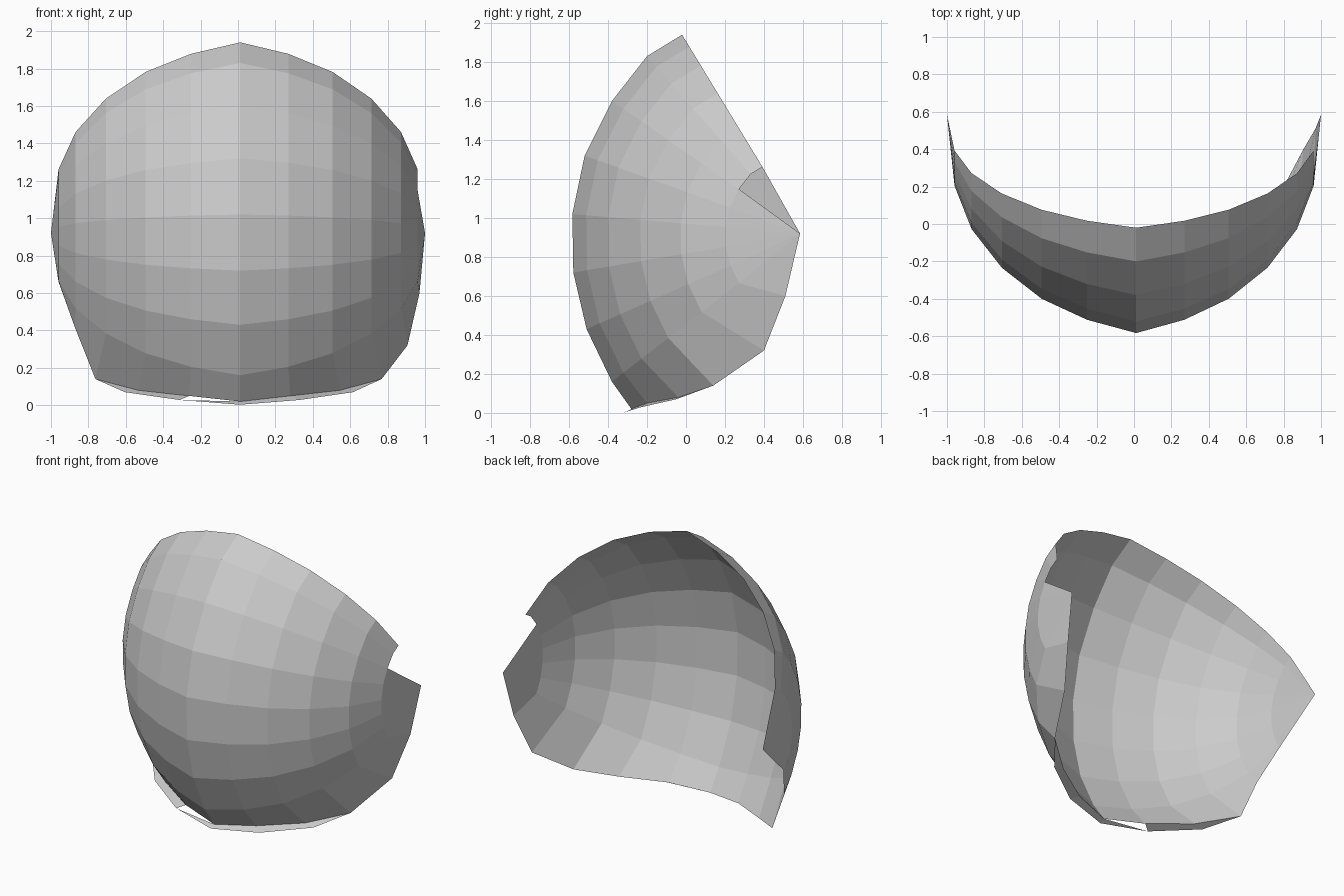
import bpy, bmesh

if "Cube" in bpy.data.objects:
    bpy.data.objects.remove(bpy.data.objects["Cube"])

# Centre-line profile (y, z), top to chin; each column shrinks it towards a side pole
PROFILE = [(-.02, 1.94), (-.20, 1.83), (-.38, 1.60), (-.52, 1.32), (-.583, 1.02),
           (-.578, .72), (-.51, .43), (-.38, .16)]
COLUMNS = [(0, 1), (.26, .94), (.50, .845), (.71, .705), (.87, .53), (.96, .335)]
POLE = (1.0, .585, .92)

# Lower rim points per column, different behind the cheek on each side
RIM = [(0, -.28, .02), (.27, -.20, .05), (.54, -.04, .08), (.765, .14, .14)]
RIM_RIGHT = RIM + [(.905, .40, .32), (.97, .51, .60)]
RIM_LEFT = RIM + [(.875, .17, .42), (.96, .30, .66)]
LIP = [(0, -.315, .003), (.32, -.235, .028), (.61, -.05, .07), (.765, .14, .14)]


def place(p, side):
    # Mirror a point; the centre seam sits a touch right of the middle
    x, y, z = p
    return (side * x + .012 * (1 - x), y, z)


def column_point(p, col):
    x, f = col
    return (x, .6 + (p[0] - .6) * f, .92 + (p[1] - .92) * f)


def finish(bm, name):
    bmesh.ops.dissolve_degenerate(bm, dist=1e-5, edges=bm.edges)
    mesh = bpy.data.meshes.new(name)
    bm.to_mesh(mesh)
    bm.free()
    bpy.context.collection.objects.link(bpy.data.objects.new(name, mesh))


def face(bm, verts, side):
    bm.faces.new(verts if side > 0 else verts[::-1])


def shell_half(name, side, rim, skip_fan):
    bm = bmesh.new()
    rows = [[column_point(p, c) for c in COLUMNS] for p in PROFILE] + [rim]
    grid = [[bm.verts.new(place(p, side)) for p in row] for row in rows]
    pole = bm.verts.new(place(POLE, side))
    for r in range(len(grid) - 1):
        a, b = grid[r], grid[r + 1]
        for c in range(len(COLUMNS) - 1):
            face(bm, [a[c], b[c], b[c + 1], a[c + 1]], side)
        # Fan closing on the side pole, with the notch left open
        if r not in skip_fan:
            face(bm, [a[-1], b[-1], pole], side)
    finish(bm, name)


def lip_half(name, side, first):
    bm = bmesh.new()
    top = [bm.verts.new(place(p, side)) for p in RIM]
    low = [bm.verts.new(place(p, side)) for p in LIP[:-1]] + [top[-1]]
    for i in range(first, 2):
        face(bm, [top[i], low[i], low[i + 1], top[i + 1]], side)
    face(bm, [top[2], low[2], top[3]], side)
    # Half-open gap beside the chin
    if first:
        face(bm, [top[0], low[0], low[1]], side)
    finish(bm, name)


# Shell halves meeting at the centre seam
shell_half("shell_right", 1, RIM_RIGHT, (0, 1))
shell_half("shell_left", -1, RIM_LEFT, ())

# Narrow lower lip
lip_half("lower_lip_right", 1, 0)
lip_half("lower_lip_left", -1, 1)
